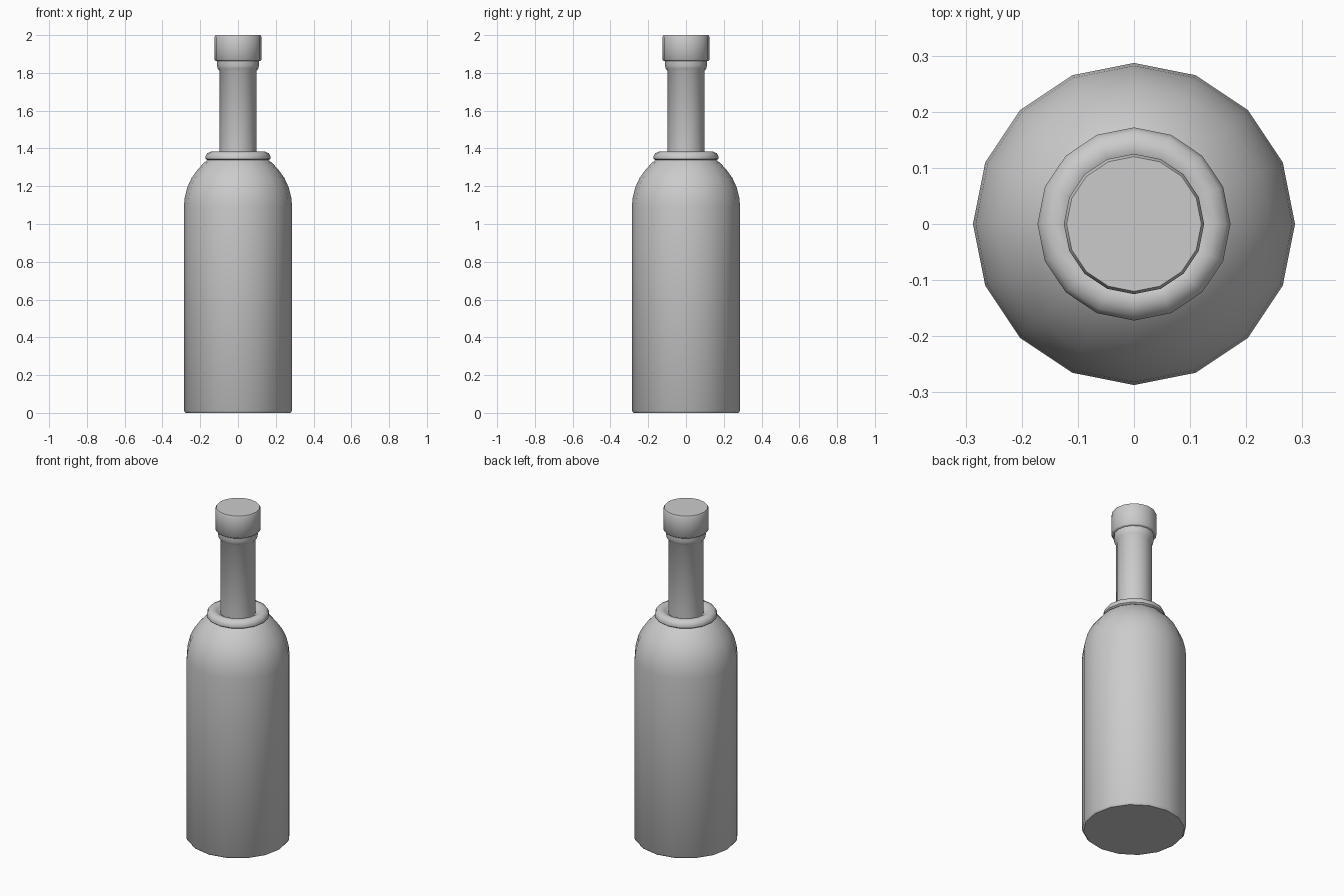
import bpy
import bmesh
import math

cube = bpy.data.objects.get("Cube")
if cube:
    bpy.data.objects.remove(cube, do_unlink=True)

SIDES = 16

grey = bpy.data.materials.new("plain grey")
grey.use_nodes = True
colour = (0.6, 0.6, 0.6, 1)
grey.diffuse_color = colour
grey.node_tree.nodes["Principled BSDF"].inputs["Base Color"].default_value = colour


def lathe(name, profile):
    """Revolve a (radius, height) profile around z and close both ends."""
    bm = bmesh.new()
    rings = []
    for r, z in profile:
        rings.append([bm.verts.new((r * math.cos(math.tau * i / SIDES),
                                    r * math.sin(math.tau * i / SIDES), z))
                      for i in range(SIDES)])
    for low, high in zip(rings, rings[1:]):
        for i in range(SIDES):
            j = (i + 1) % SIDES
            bm.faces.new((low[i], low[j], high[j], high[i]))
    bm.faces.new(rings[0][::-1])
    bm.faces.new(rings[-1])
    mesh = bpy.data.meshes.new(name)
    bm.to_mesh(mesh)
    bm.free()
    mesh.materials.append(grey)
    obj = bpy.data.objects.new(name, mesh)
    bpy.context.collection.objects.link(obj)
    bpy.ops.object.select_all(action='DESELECT')
    obj.select_set(True)
    bpy.context.view_layer.objects.active = obj
    bpy.ops.object.shade_smooth_by_angle(angle=math.radians(50))
    return obj


# Body with rounded foot, sloping shoulder and rolled ring below the neck
lathe("bottle_body", [
    (0.278, 0), (0.287, 0.012), (0.287, 1.09), (0.282, 1.14), (0.268, 1.195),
    (0.245, 1.245), (0.212, 1.29), (0.178, 1.326), (0.162, 1.338),
    (0.172, 1.345), (0.172, 1.358), (0.164, 1.374), (0.145, 1.383),
    (0.125, 1.382), (0.112, 1.372), (0.098, 1.365)])

# Straight neck with a flared lip
lathe("bottle_neck", [
    (0.098, 1.34), (0.098, 1.81), (0.107, 1.822), (0.111, 1.84),
    (0.111, 1.868)])

# Closing cap with softened rims
lathe("bottle_cap", [
    (0.119, 1.864), (0.125, 1.87), (0.125, 1.99), (0.12, 2.0)])
